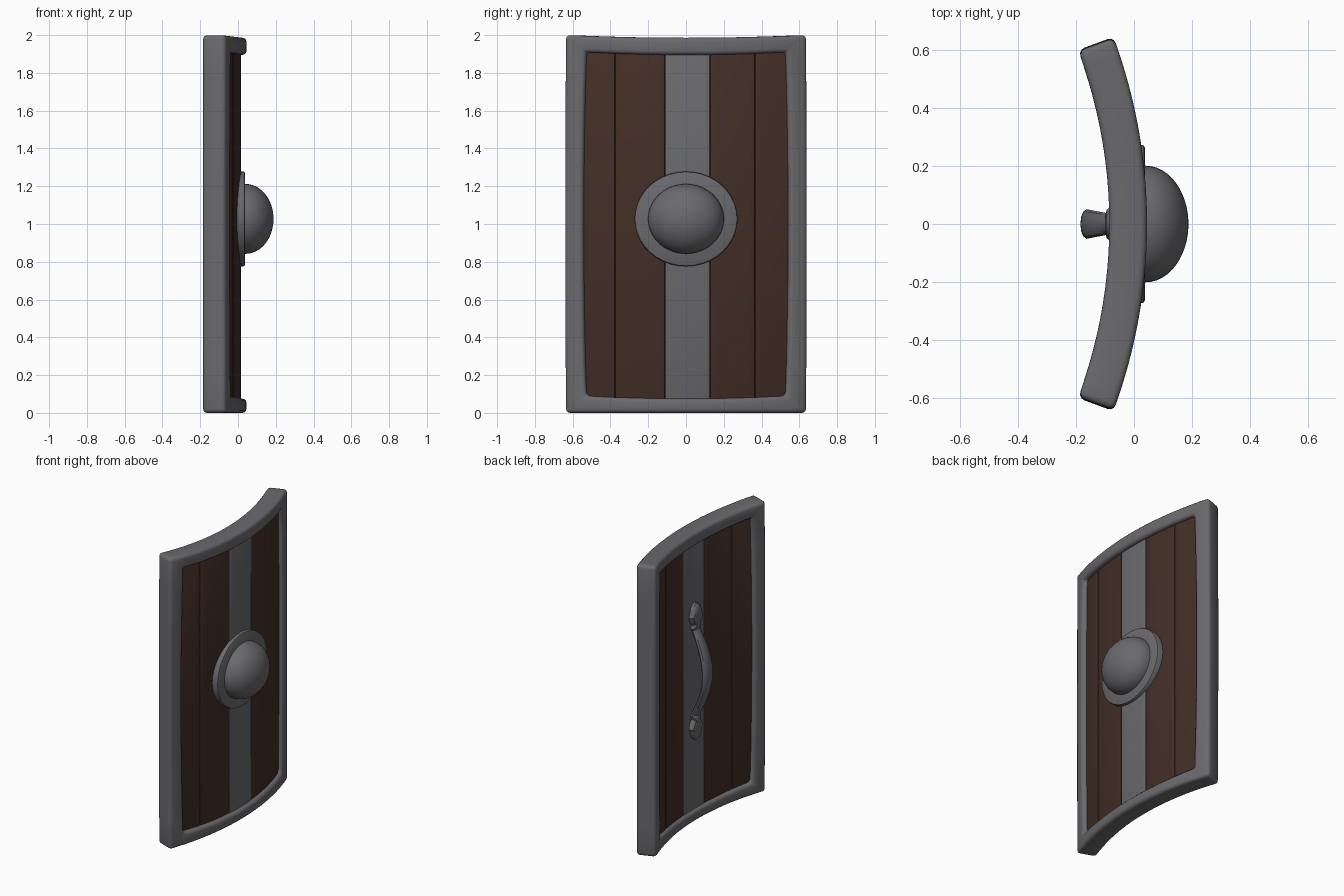
import bpy, bmesh, math
from math import sin, cos, asin, pi, radians

if "Cube" in bpy.data.objects:
    bpy.data.objects.remove(bpy.data.objects["Cube"])

R, XC = 1.8, -1.82          # bend radius of the shield and its axis


def material(name, rgb):
    m = bpy.data.materials.new(name)
    m.diffuse_color = (*rgb, 1)
    m.use_nodes = True
    m.node_tree.nodes["Principled BSDF"].inputs["Base Color"].default_value = m.diffuse_color
    return m


STEEL = material("grey steel", (0.145, 0.145, 0.155))
WOOD = material("dark brown wood", (0.056, 0.028, 0.019))


def bent(a, d, z):
    """Point at angle a round the bend, d in front of the middle surface."""
    return (XC + (R + d) * cos(a), (R + d) * sin(a), z)


def finish(name, bm, mat, bevel=0, segments=2, limit=40):
    bmesh.ops.remove_doubles(bm, verts=bm.verts, dist=1e-5)
    bmesh.ops.recalc_face_normals(bm, faces=bm.faces)
    me = bpy.data.meshes.new(name)
    bm.to_mesh(me)
    bm.free()
    ob = bpy.data.objects.new(name, me)
    bpy.context.collection.objects.link(ob)
    me.materials.append(mat)
    bpy.ops.object.select_all(action='DESELECT')
    ob.select_set(True)
    bpy.context.view_layer.objects.active = ob
    if bevel:
        mod = ob.modifiers.new("bevel", 'BEVEL')
        mod.width, mod.segments = bevel, segments
        mod.limit_method, mod.angle_limit = 'ANGLE', radians(limit)
        bpy.ops.object.modifier_apply(modifier=mod.name)
    bpy.ops.object.shade_smooth_by_angle(angle=radians(35))
    return ob


def loft(name, rings, mat, closed=False, **kw):
    """Skin a row of rings; the row is either closed up or capped."""
    bm = bmesh.new()
    vs = [[bm.verts.new(p) for p in ring] for ring in rings]
    n = len(vs[0])
    for i in range(len(vs) if closed else len(vs) - 1):
        a, b = vs[i], vs[(i + 1) % len(vs)]
        for j in range(n):
            k = (j + 1) % n
            bm.faces.new((a[j], a[k], b[k], b[j]))
    if not closed:
        bm.faces.new(vs[0])
        bm.faces.new(vs[-1])
    return finish(name, bm, mat, **kw)


# Curved rim running round all four sides
N, M = 20, 10
path = [(-1 + 2 * i / N, -1) for i in range(N)]
path += [(1, -1 + 2 * i / M) for i in range(M)]
path += [(-u, -v) for u, v in path]
A_OUT, A_IN = asin(0.642 / (R + 0.065)), asin(0.535 / (R + 0.065))
rings = []
for u, v in path:
    sag = 1 - u * u
    bulge = 1 - v * v
    ao, ai = u * (A_OUT + 0.002 * bulge), u * (A_IN + 0.008 * bulge)
    zo = 1 + v - (0.014 * sag if v > 0 else 0)
    zi = 1 + v * 0.91 - 0.015 * sag * abs(v)
    rings.append([bent(ao, 0.065, zo), bent(ai, 0.065, zi),
                  bent(ai, -0.065, zi), bent(ao, -0.065, zo)])
loft("rim", rings, STEEL, closed=True, bevel=0.022, segments=3)


# Curved boards and the steel middle strip, set back from the rim
def board(name, y0, y1, mat, front=0.035, back=-0.04):
    a0, a1 = asin(y0 / R), asin(y1 / R)
    rows = []
    for i in range(9):
        a = a0 + (a1 - a0) * i / 8
        rows.append([bent(a, back, 0.05), bent(a, front, 0.05),
                     bent(a, front, 1.94), bent(a, back, 1.94)])
    loft(name, rows, mat, bevel=0.009)


for i, (y0, y1) in enumerate([(-0.58, -0.37), (-0.37, -0.11),
                              (0.125, 0.36), (0.36, 0.58)]):
    board(f"board_{i + 1}", y0, y1, WOOD)
board("middle_strip", -0.11, 0.125, STEEL, front=0.037, back=-0.042)


# Boss: round plate and dome, turned about the x axis
def turned(name, profile, mat, **kw):
    rings = [[(x, r * cos(2 * pi * j / 40), 1.027 + 0.92 * r * sin(2 * pi * j / 40))
              for j in range(40)] for x, r in profile]
    return loft(name, rings, mat, **kw)


turned("boss_plate", [(-0.02, 0.273), (0.028, 0.273), (0.034, 0.27),
                      (0.038, 0.262), (0.038, 0.1)], STEEL)
turned("boss_dome", [(0.03, 0.201)] +
       [(0.04 + 0.148 * sin(t), 0.201 * cos(t))
        for t in [i / 12 * pi / 2 * 0.99 for i in range(13)]], STEEL)

# Handle grip: flattened bar arching out from the back
rings = []
for i in range(25):
    t = -1 + i / 12
    x, z = -0.065 - 0.098 * cos(t * pi / 2), 1.027 + 0.31 * t
    slope = 0.098 * pi / 2 * sin(t * pi / 2) / 0.31
    L = math.hypot(1, slope)
    w, h = 0.032 + 0.019 * cos(t * pi / 2), 0.022
    rings.append([(x - h * sin(q) / L, w * cos(q), z + h * sin(q) * slope / L)
                  for q in [2 * pi * j / 12 for j in range(12)]])
loft("handle_grip", rings, STEEL)

# Leaf-shaped mounts at both ends of the grip
half = [(0.026, 0.0), (0.038, 0.02), (0.03, 0.045), (0.052, 0.075), (0.06, 0.105),
        (0.045, 0.13), (0.04, 0.16), (0.02, 0.182)]
outline = half + [(0, 0.19)] + [(-y, z) for y, z in reversed(half)]
for name, s in (("upper_mount", 1), ("lower_mount", -1)):
    rings = [[(x, y * k, 1.027 + s * (0.28 + 0.095 + (z - 0.095) * k)) for y, z in outline]
             for x, k in ((-0.05, 1), (-0.08, 1), (-0.094, 0.82), (-0.1, 0.5))]
    loft(name, rings, STEEL)
